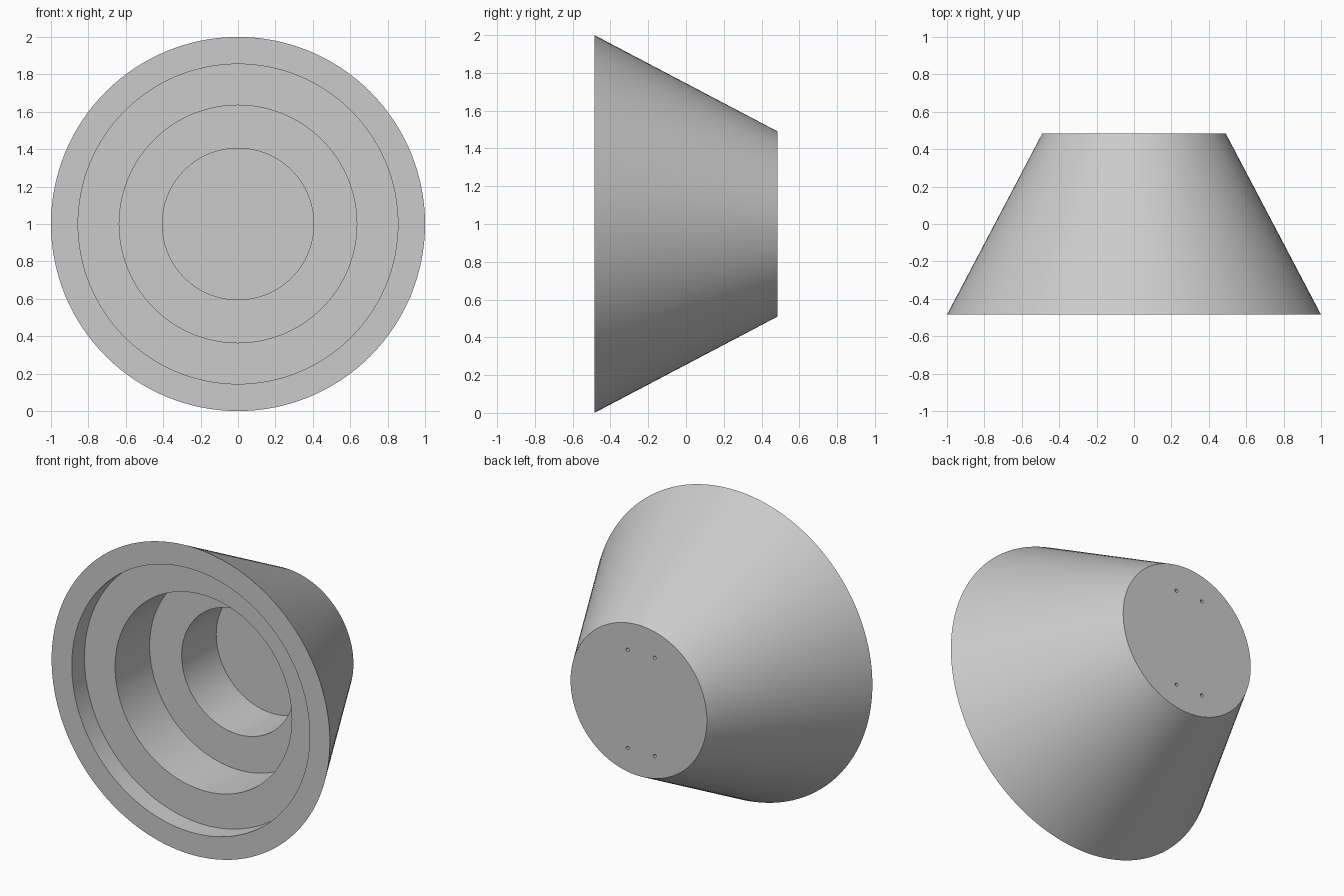
import bpy, bmesh, math
from mathutils import Matrix

cube = bpy.data.objects.get("Cube")
if cube:
    bpy.data.objects.remove(cube, do_unlink=True)

SEGMENTS = 128
HALF_DEPTH = 0.485
CENTRE_Z = 1.0

grey = bpy.data.materials.new("plain grey")
grey.use_nodes = True
colour = (0.6, 0.6, 0.6, 1)
grey.diffuse_color = colour
grey.node_tree.nodes["Principled BSDF"].inputs["Base Color"].default_value = colour


def add_object(name, bm):
    bmesh.ops.recalc_face_normals(bm, faces=bm.faces)
    mesh = bpy.data.meshes.new(name)
    bm.to_mesh(mesh)
    bm.free()
    mesh.materials.append(grey)
    obj = bpy.data.objects.new(name, mesh)
    bpy.context.collection.objects.link(obj)
    return obj


def lathe(name, profile):
    """Turn (radius, y) points about the y axis and cap both open ends."""
    bm = bmesh.new()
    rings = []
    for radius, y in profile:
        angles = [math.tau * i / SEGMENTS for i in range(SEGMENTS)]
        rings.append([bm.verts.new((radius * math.cos(a), y,
                                    CENTRE_Z + radius * math.sin(a))) for a in angles])
    for a, b in zip(rings, rings[1:]):
        for i in range(SEGMENTS):
            j = (i + 1) % SEGMENTS
            bm.faces.new((a[i], a[j], b[j], b[i]))
    bm.faces.new(rings[0])
    bm.faces.new(rings[-1])
    return add_object(name, bm)


# Tapered housing with a three-step round recess in the front
front = -HALF_DEPTH
profile = [(0.49, HALF_DEPTH), (1.0, front)]
depth = 0.0
for radius, step in ((0.855, 0.13), (0.635, 0.355), (0.405, 0.355)):
    profile.append((radius, front + depth))
    depth += step
    profile.append((radius, front + depth))
housing = lathe("tapered_housing", profile)

# Four small blind screw holes in the back
bm = bmesh.new()
for x in (-0.115, 0.08):
    for z in (-0.33, 0.308):
        place = Matrix.Translation((x, HALF_DEPTH, CENTRE_Z + z)) @ Matrix.Rotation(math.pi / 2, 4, "X")
        bmesh.ops.create_cone(bm, cap_ends=True, segments=24, radius1=0.011,
                              radius2=0.011, depth=0.12, matrix=place)
cutter = add_object("screw_hole_cutter", bm)
cutter.hide_render = True

bpy.ops.object.select_all(action="DESELECT")
housing.select_set(True)
bpy.context.view_layer.objects.active = housing
cut = housing.modifiers.new("screw holes", "BOOLEAN")
cut.operation = "DIFFERENCE"
cut.solver = "EXACT"
cut.object = cutter
bpy.ops.object.modifier_apply(modifier=cut.name)
bpy.data.objects.remove(cutter, do_unlink=True)

bpy.ops.object.shade_smooth_by_angle(angle=math.radians(30))
